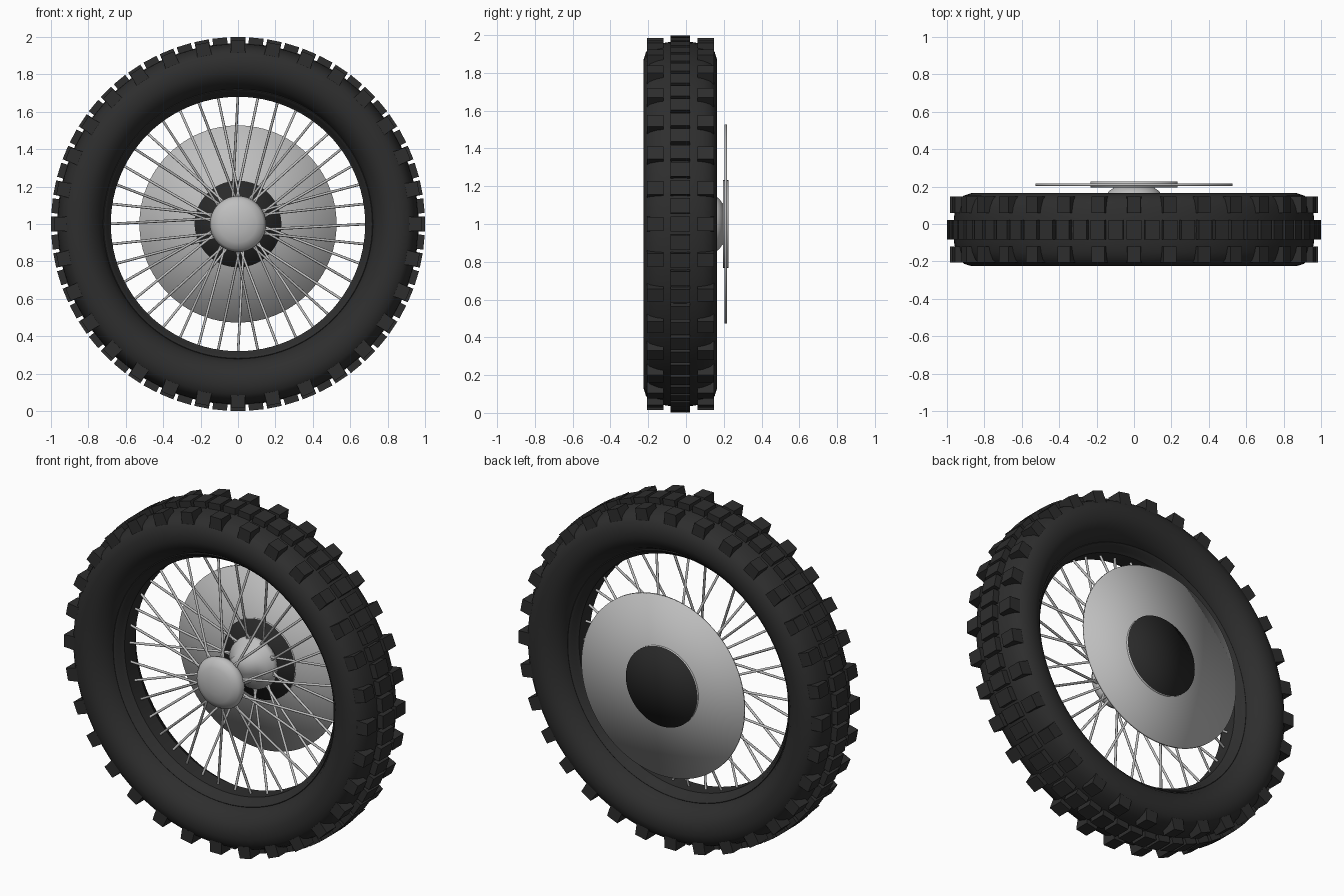
import bpy, bmesh, math
from mathutils import Vector, Matrix

if "Cube" in bpy.data.objects:
    bpy.data.objects.remove(bpy.data.objects["Cube"])

MID = -0.03            # y of the tyre's centre plane
HUB_Z = 1.0


def material(name, value):
    m = bpy.data.materials.new(name)
    m.diffuse_color = (value, value, value, 1)
    m.use_nodes = True
    m.node_tree.nodes["Principled BSDF"].inputs["Base Color"].default_value = m.diffuse_color
    return m


RUBBER = material("dark rubber", 0.027)
BLACK = material("black paint", 0.022)
METAL = material("brushed metal", 0.52)


def finish(name, bm, mats, smooth=None):
    bmesh.ops.recalc_face_normals(bm, faces=bm.faces)
    mesh = bpy.data.meshes.new(name)
    bm.to_mesh(mesh)
    bm.free()
    for m in mats:
        mesh.materials.append(m)
    ob = bpy.data.objects.new(name, mesh)
    bpy.context.collection.objects.link(ob)
    if smooth is not None:
        bpy.ops.object.select_all(action='DESELECT')
        ob.select_set(True)
        bpy.context.view_layer.objects.active = ob
        bpy.ops.object.shade_smooth_by_angle(angle=math.radians(smooth))
    return ob


def polar(r, y, a):
    return Vector((r * math.sin(a), y, HUB_Z + r * math.cos(a)))


def lathe(name, profile, mats, closed=False, segs=96, smooth=40, rule=None):
    """Spin a (radius, y) profile around the axle."""
    bm = bmesh.new()
    rings = []
    for r, y in profile:
        if r == 0:
            rings.append([bm.verts.new(polar(0, y, 0))] * segs)
        else:
            rings.append([bm.verts.new(polar(r, y, math.tau * i / segs)) for i in range(segs)])
    pairs = list(zip(rings, rings[1:]))
    if closed:
        pairs.append((rings[-1], rings[0]))
    for a, b in pairs:
        for i in range(segs):
            j = (i + 1) % segs
            corners = list(dict.fromkeys((a[i], a[j], b[j], b[i])))
            bm.faces.new(corners)
    if rule:
        bm.normal_update()
        for f in bm.faces:
            f.material_index = rule(f)
    return finish(name, bm, mats, smooth)


# Tyre: rounded, mirrored cross-section
half = [(0.966, 0), (0.962, 0.07), (0.952, 0.12), (0.935, 0.16), (0.91, 0.182),
        (0.87, 0.195), (0.82, 0.193), (0.78, 0.175), (0.745, 0.14), (0.72, 0.095)]
lathe("tyre", [(r, MID + y) for r, y in half] + [(r, MID - y) for r, y in half[:0:-1]],
      [RUBBER], closed=True, smooth=60)

# Rim: dark hoop with raised lips
rim = [(0.735, 0.085), (0.718, 0.1), (0.705, 0.09), (0.695, 0.065), (0.68, 0.05)]
lathe("rim", [(r, MID + y) for r, y in rim] + [(r, MID - y) for r, y in rim[::-1]],
      [RUBBER], closed=True, smooth=40)


# Tread blocks
def add_block(bm, a, y0, y1, r0, r1, width, flare=0.0):
    """Block facing outward at angle a; flare widens its foot."""
    turn = Matrix.Translation((0, 0, HUB_Z)) @ Matrix.Rotation(a, 4, 'Y')
    lo = [(-1, y0), (1, y0), (1, y1), (-1, y1)]
    foot = [bm.verts.new(turn @ Vector((s * (width / 2 + flare), y, r0))) for s, y in lo]
    top = [bm.verts.new(turn @ Vector((s * width / 2, y, r1))) for s, y in lo]
    bm.faces.new(foot[::-1])
    bm.faces.new(top)
    for i in range(4):
        j = (i + 1) % 4
        bm.faces.new((foot[i], foot[j], top[j], top[i]))


bm = bmesh.new()
for i in range(64):
    add_block(bm, math.tau * i / 64, MID - 0.052, MID + 0.052, 0.94, 0.999, 0.078)
finish("centre_tread_blocks", bm, [RUBBER])

bm = bmesh.new()
for i in range(32):
    for s in (-1, 1):
        y0, y1 = sorted((MID + s * 0.09, MID + s * 0.177))
        add_block(bm, math.tau * i / 32, y0, y1, 0.90, 0.984, 0.072, 0.004)
finish("shoulder_tread_blocks", bm, [RUBBER])

# Hub: spool with a domed front cap
lathe("hub", [(0, -0.222), (0.05, -0.219), (0.1, -0.208), (0.135, -0.19), (0.15, -0.165),
              (0.142, -0.14), (0.115, -0.115), (0.085, -0.08), (0.075, -0.01), (0.085, 0.06),
              (0.115, 0.1), (0.145, 0.125), (0.15, 0.15), (0.135, 0.175), (0.1, 0.2), (0, 0.2)],
      [METAL], segs=48, smooth=60)

# Spokes: two crossing sets from the hub flanges to the rim
bm = bmesh.new()
COUNT = 40
for i in range(COUNT):
    a = math.tau * i / COUNT
    flange_y = -0.15 if i % 2 else 0.135
    lean = math.radians(14) * (1 if (i // 2) % 2 else -1)
    p, q = polar(0.125, flange_y, a + lean), polar(0.69, MID, a)
    d = q - p
    place = Matrix.Translation((p + q) / 2) @ d.to_track_quat('Z', 'Y').to_matrix().to_4x4()
    bmesh.ops.create_cone(bm, cap_ends=True, segments=8, radius1=0.007, radius2=0.007,
                          depth=d.length, matrix=place)
finish("spokes", bm, [METAL], 50)

# Brake disc, softly shaded over its edge
lathe("brake_disc", [(0, 0.204), (0.527, 0.204), (0.527, 0.216), (0, 0.216)], [METAL], smooth=180)

# Disc carrier: black faces, metal edge
lathe("disc_carrier", [(0, 0.196), (0.232, 0.196), (0.232, 0.226), (0, 0.226)],
      [METAL, BLACK], segs=64, smooth=180, rule=lambda f: 1 if abs(f.normal.y) > 0.5 else 0)
